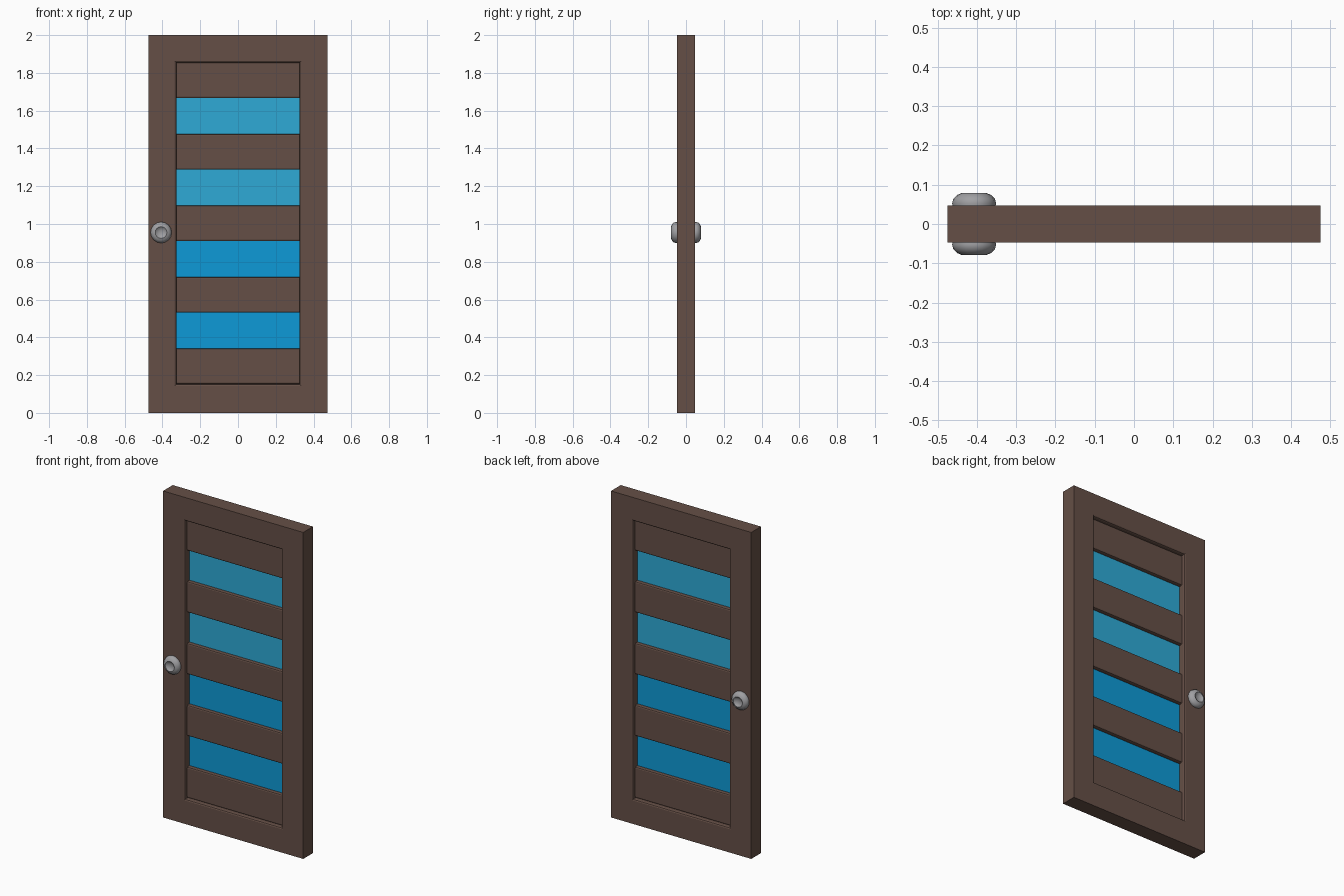
import bpy, bmesh, math

if "Cube" in bpy.data.objects:
    bpy.data.objects.remove(bpy.data.objects["Cube"])


def material(name, rgb):
    m = bpy.data.materials.new(name)
    lin = [(c / 255 / 12.92 if c < 10 else ((c / 255 + 0.055) / 1.055) ** 2.4) for c in rgb]
    m.diffuse_color = (*lin, 1)
    m.use_nodes = True
    m.node_tree.nodes["Principled BSDF"].inputs["Base Color"].default_value = m.diffuse_color
    return m


wood = material("brown wood", (101, 79, 70))
blue = material("blue glass", (13, 154, 215))
pale = material("pale blue glass", (46, 170, 214))
metal = material("grey metal", (160, 160, 163))


def finish(name, bm, mat, smooth=False):
    bmesh.ops.recalc_face_normals(bm, faces=bm.faces)
    me = bpy.data.meshes.new(name)
    bm.to_mesh(me)
    bm.free()
    me.materials.append(mat)
    ob = bpy.data.objects.new(name, me)
    bpy.context.collection.objects.link(ob)
    if smooth:
        bpy.ops.object.select_all(action='DESELECT')
        ob.select_set(True)
        bpy.context.view_layer.objects.active = ob
        bpy.ops.object.shade_smooth_by_angle(angle=math.radians(40))
    return ob


def bridge(bm, loops, closed):
    n = len(loops[0])
    pairs = list(zip(loops, loops[1:])) + ([(loops[-1], loops[0])] if closed else [])
    for a, b in pairs:
        for i in range(n):
            j = (i + 1) % n
            bm.faces.new((a[i], a[j], b[j], b[i]))


def box(name, x, y, z0, z1, mat, bevel=0):
    bm = bmesh.new()
    bmesh.ops.create_cube(bm, size=1)
    for v in bm.verts:
        v.co = (v.co.x * 2 * x, v.co.y * 2 * y, z0 + (v.co.z + 0.5) * (z1 - z0))
    if bevel:
        # round only the long horizontal edges
        edges = [e for e in bm.edges if abs(e.verts[0].co.x - e.verts[1].co.x) > x]
        bmesh.ops.bevel(bm, geom=edges, offset=bevel, segments=2, profile=0.5, affect='EDGES')
    return finish(name, bm, mat)


# Door frame: one rectangular ring with a rounded inner lip on both sides
W, H, T = 0.475, 2.0, 0.047
IX, Z0, Z1 = 0.326, 0.152, 1.855
half = [(0.009, T), (0.003, T - 0.003), (0.0, T - 0.009)]
inner = [(o, -y) for o, y in half] + [(o, y) for o, y in reversed(half)]
bm = bmesh.new()


def rect(x, z0, z1, y):
    return [bm.verts.new(p) for p in ((-x, y, z0), (x, y, z0), (x, y, z1), (-x, y, z1))]


loops = [rect(W, 0, H, T), rect(W, 0, H, -T)]
loops += [rect(IX + o, Z0 - o, Z1 + o, y) for o, y in inner]
bridge(bm, loops, True)
finish("door_frame", bm, wood)

# Nine equal bands: wooden slats alternating with glass panes
step = (Z1 - Z0) / 9
for i in range(9):
    a, b = Z0 + i * step, Z0 + (i + 1) * step
    if i % 2:
        box(f"glass_pane_{i // 2 + 1}", IX, 0.003, a - 0.005, b + 0.005, blue if i < 4 else pale)
    else:
        box(f"wood_slat_{i // 2 + 1}", IX, 0.026, a, b, wood, 0.008)

# Round knobs with a dished face, one on each side
profile = [(0.05, 0.03), (0.056, 0.052), (0.053, 0.064), (0.043, 0.074),
           (0.031, 0.079), (0.024, 0.073), (0.012, 0.068)]
N = 16
for name, side in (("front_knob", -1), ("back_knob", 1)):
    bm = bmesh.new()
    rings = [[bm.verts.new((-0.407 + r * math.cos(2 * math.pi * k / N), side * y,
                            0.955 + r * math.sin(2 * math.pi * k / N))) for k in range(N)]
             for r, y in profile]
    bridge(bm, rings, False)
    bm.faces.new(rings[0])
    bm.faces.new(rings[-1])
    finish(name, bm, metal, True)
